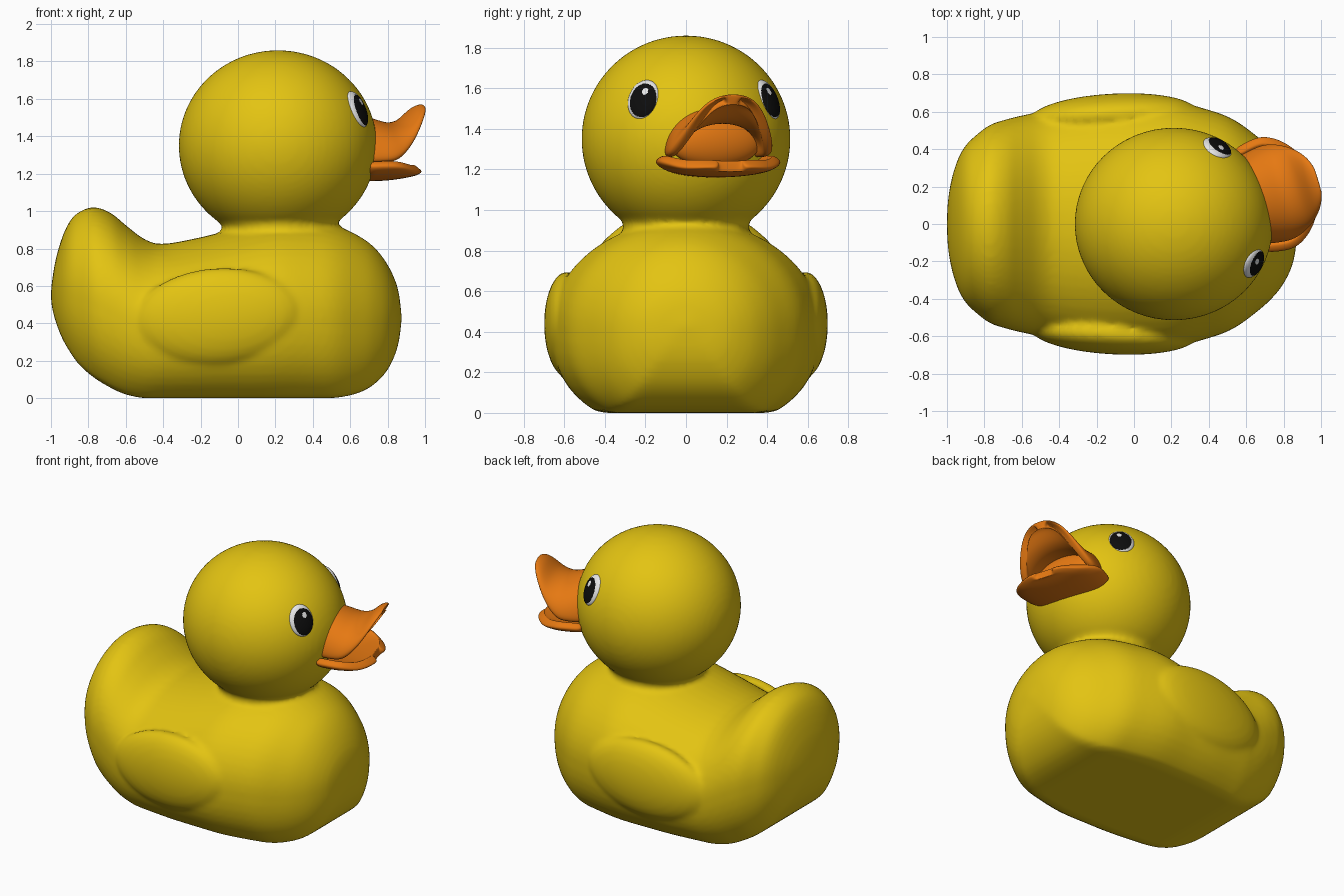
import bpy, bmesh, math
from mathutils import Vector, Matrix

if "Cube" in bpy.data.objects:
    bpy.data.objects.remove(bpy.data.objects["Cube"])


def material(name, rgb):
    m = bpy.data.materials.new(name)
    m.diffuse_color = (*rgb, 1)
    m.use_nodes = True
    m.node_tree.nodes["Principled BSDF"].inputs["Base Color"].default_value = m.diffuse_color
    return m


YELLOW = material("yellow", (0.77, 0.55, 0.006))
ORANGE = material("orange", (0.79, 0.19, 0.006))
BLACK = material("black", (0.004, 0.004, 0.004))
WHITE = material("white", (0.8, 0.8, 0.8))

HEAD = Vector((0.213, 0, 1.35))
HEAD_R = Vector((0.53, 0.515, 0.51))
YAW = math.radians(17)                      # the head looks a little aside
FACE = Matrix.Translation((HEAD.x, 0, 0)) @ Matrix.Rotation(YAW, 4, 'Z')


def finish(name, bm, mats):
    bmesh.ops.recalc_face_normals(bm, faces=bm.faces)
    return to_object(name, bm, mats)


def to_object(name, bm, mats):
    for f in bm.faces:
        f.smooth = True
    me = bpy.data.meshes.new(name)
    bm.to_mesh(me)
    bm.free()
    ob = bpy.data.objects.new(name, me)
    bpy.context.collection.objects.link(ob)
    for m in mats:
        me.materials.append(m)
    return ob


def ellipsoid(bm, loc, radii, rot=Matrix.Identity(4)):
    mat = Matrix.Translation(loc) @ rot @ Matrix.Diagonal((*radii, 1))
    bmesh.ops.create_uvsphere(bm, u_segments=64, v_segments=40, radius=1, matrix=mat)


def catmull(rows, n):
    """Smooth interpolation through the station rows."""
    out = []
    for i in range(len(rows) - 1):
        p = [rows[max(0, min(len(rows) - 1, i + k))] for k in (-1, 0, 1, 2)]
        for j in range(n):
            t = j / n
            out.append([0.5 * (2 * b + (c - a) * t + (2 * a - 5 * b + 4 * c - d) * t * t
                               + (3 * b - a - 3 * c + d) * t ** 3) for a, b, c, d in zip(*p)])
    return out + [list(rows[-1])]


# Body stations: x, bottom z, top z, half width
STATIONS = [
    (-1.0, .54, .56, .02), (-.995, .49, .62, .12), (-.975, .41, .74, .24),
    (-.94, .32, .86, .35), (-.90, .25, .945, .42), (-.85, .18, .995, .47),
    (-.77, .11, 1.022, .53), (-.68, .055, .99, .56), (-.60, .02, .925, .58),
    (-.50, 0, .85, .60), (-.40, 0, .825, .62), (-.20, 0, .86, .65),
    (0, 0, .91, .66), (.20, 0, .95, .66), (.40, 0, .945, .61),
    (.53, .003, .92, .56), (.65, .03, .865, .475), (.735, .08, .80, .40),
    (.805, .16, .705, .31), (.855, .28, .585, .19), (.875, .42, .44, .02)]


def section(x, zb, zt, w, n=56):
    mid = zb + (zt - zb) * 0.46
    e = 2 / 2.4
    pts = []
    for k in range(n):
        a = 2 * math.pi * k / n
        c, s = math.cos(a), math.sin(a)
        if s >= 0:
            pts.append((x, w * c, mid + (zt - mid) * s))
        else:                               # fuller belly with a flat base
            y = w * math.copysign(abs(c) ** e, c)
            pts.append((x, y, max(zb, 0, mid - 1.2 * (mid - zb) * abs(s) ** e)))
    return pts


# Body, tail, wings, neck and head fused into one soft skin
bm = bmesh.new()
rings = [[bm.verts.new(p) for p in section(*row)] for row in catmull(STATIONS, 4)]
for r0, r1 in zip(rings, rings[1:]):
    for k in range(len(r0)):
        m = (k + 1) % len(r0)
        bm.faces.new((r0[k], r0[m], r1[m], r1[k]))
bm.faces.new(rings[0])
bm.faces.new(rings[-1])
for side in (-1, 1):
    tilt = Matrix.Rotation(math.radians(-3 * side), 4, 'Z').inverted() if side < 0 \
        else Matrix.Rotation(math.radians(3), 4, 'Z')
    tilt = Matrix.Rotation(math.radians(3 * side), 4, 'Z') @ Matrix.Rotation(math.radians(-4), 4, 'Y')
    ellipsoid(bm, (-.11, side * .585, .435), (.44, .112, .26), tilt)
ellipsoid(bm, HEAD, HEAD_R)
bmesh.ops.create_cone(bm, cap_ends=True, segments=64, radius1=.31, radius2=.31, depth=.3,
                      matrix=Matrix.Translation((.225, 0, .94)))
body = finish("body_and_head", bm, [YELLOW])
rm = body.modifiers.new("fuse", 'REMESH')
rm.mode = 'VOXEL'
rm.voxel_size = 0.018
rm.use_smooth_shade = True
sm = body.modifiers.new("soften", 'SMOOTH')
sm.factor = 0.5
sm.iterations = 6


# Bill halves: arched sheets (forward, half width, edge z, centre z) given thickness
def bill(name, rows, thick):
    bm = bmesh.new()
    n = 12
    grid = []
    for u, w, ze, zc in catmull(rows, 2):
        line = []
        for j in range(n + 1):
            t = (j / n * 2 - 1) * math.pi / 2
            line.append(bm.verts.new(FACE @ Vector(
                (u, w * math.sin(t), ze + (zc - ze) * math.cos(t)))))
        grid.append(line)
    for a, b in zip(grid, grid[1:]):
        for j in range(n):
            bm.faces.new((a[j], b[j], b[j + 1], a[j + 1]))
    ob = to_object(name, bm, [ORANGE])
    so = ob.modifiers.new("thickness", 'SOLIDIFY')
    so.thickness = thick
    so.offset = -1
    ss = ob.modifiers.new("round", 'SUBSURF')
    ss.levels = ss.render_levels = 2


bill("upper_bill", [(.43, .25, 1.26, 1.53), (.55, .27, 1.265, 1.49), (.62, .262, 1.29, 1.475),
                    (.69, .23, 1.36, 1.495), (.75, .18, 1.45, 1.55), (.79, .12, 1.52, 1.57),
                    (.81, .05, 1.555, 1.568)], .05)
bill("lower_bill", [(.43, .25, 1.27, 1.215), (.55, .275, 1.275, 1.215), (.62, .255, 1.265, 1.22),
                    (.68, .21, 1.25, 1.23), (.722, .14, 1.248, 1.24), (.74, .06, 1.245, 1.243)], .055)

# Back of the open mouth
bm = bmesh.new()
ellipsoid(bm, FACE @ Vector((.49, 0, 1.335)), (.075, .235, .125), Matrix.Rotation(YAW, 4, 'Z'))
finish("mouth_back", bm, [ORANGE])

# Eyes: white lens, black pupil, small white glint
for side, name in ((-1, "right_eye"), (1, "left_eye")):
    az, el = YAW + side * math.radians(44), math.radians(23)
    n = Vector((math.cos(el) * math.cos(az), math.cos(el) * math.sin(az), math.sin(el)))
    pos = HEAD + Vector(a * b for a, b in zip(n, HEAD_R)) - n * 0.014
    t = Vector((0, 0, 1)).cross(n).normalized() * -side     # towards the bill
    up = n.cross(t) * -side
    bm = bmesh.new()
    bmesh.ops.create_uvsphere(bm, u_segments=72, v_segments=64, radius=1)
    for f in bm.faces:
        c = f.calc_center_median()
        pupil = math.hypot(c.x - .1, c.y + .1) < .84
        glint = math.hypot(c.x - .2, c.y - .3) < .19
        f.material_index = 1 if pupil and not glint else 0
    for v in bm.verts:
        v.co = pos + t * v.co.x * .083 + up * v.co.y * .104 + n * v.co.z * .034
    finish(name, bm, [WHITE, BLACK])
